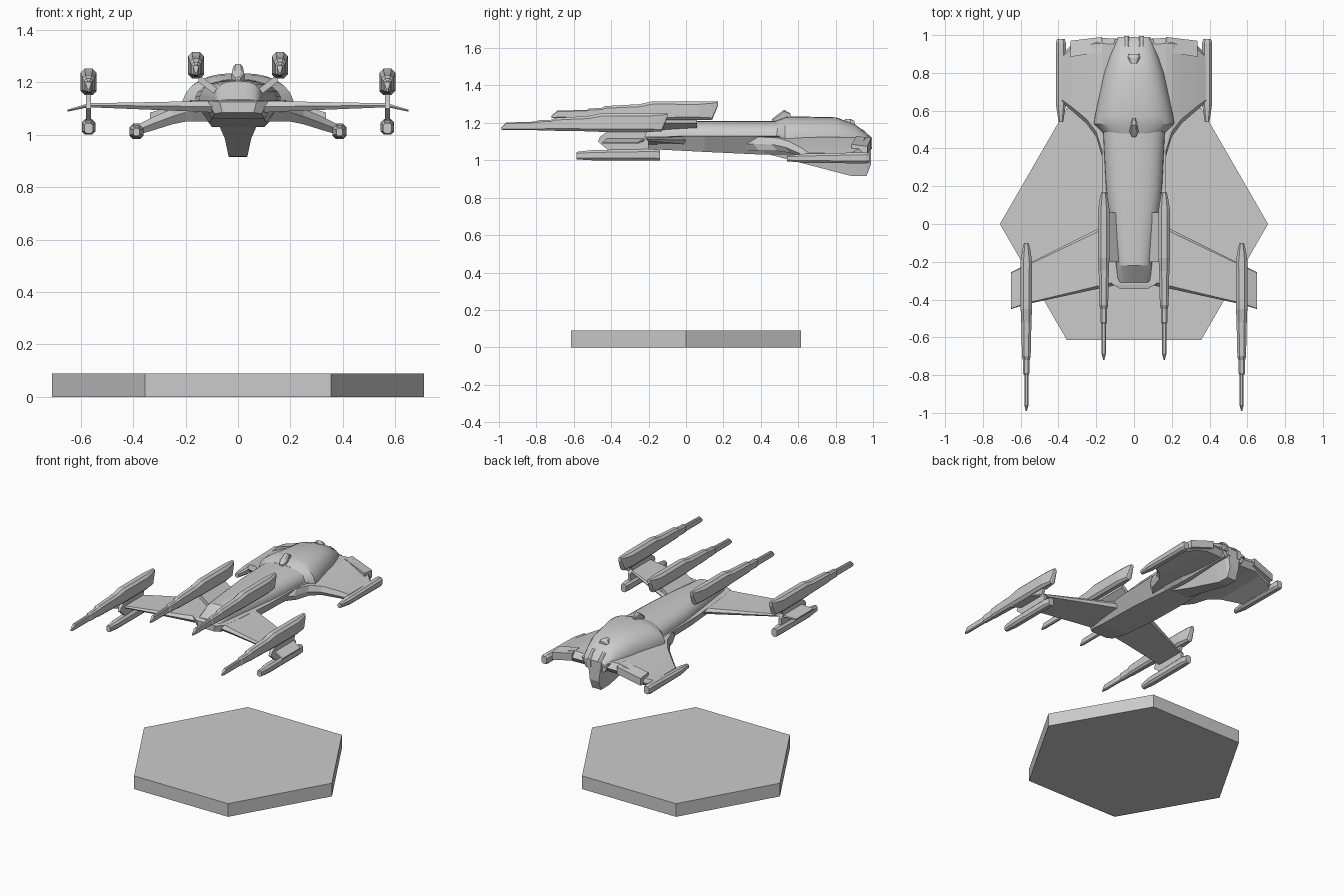
import bpy, bmesh, math

cube = bpy.data.objects.get("Cube")
if cube:
    bpy.data.objects.remove(cube, do_unlink=True)

grey = bpy.data.materials.new("plain_grey")
grey.use_nodes = True
grey.diffuse_color = (0.6, 0.6, 0.6, 1)
grey.node_tree.nodes["Principled BSDF"].inputs["Base Color"].default_value = grey.diffuse_color


def loft(name, rings, side=1, smooth=False):
    """Skin a row of matching rings and close both ends."""
    bm = bmesh.new()
    rows = [[bm.verts.new((x * side, y, z)) for x, y, z in ring] for ring in rings]
    n = len(rows[0])
    for a, b in zip(rows, rows[1:]):
        for i in range(n):
            j = (i + 1) % n
            bm.faces.new((a[i], a[j], b[j], b[i]))
    bm.faces.new(rows[0])
    bm.faces.new(rows[-1])
    bmesh.ops.recalc_face_normals(bm, faces=bm.faces)
    mesh = bpy.data.meshes.new(name)
    bm.to_mesh(mesh)
    bm.free()
    mesh.materials.append(grey)
    ob = bpy.data.objects.new(name, mesh)
    bpy.context.collection.objects.link(ob)
    if smooth:
        bpy.ops.object.select_all(action="DESELECT")
        ob.select_set(True)
        bpy.context.view_layer.objects.active = ob
        bpy.ops.object.shade_smooth_by_angle(angle=math.radians(25))
    return ob


def octagon(y, hw, low, high, cx=0):
    """Chamfered box section across y."""
    c = min(hw, (high - low) / 2) * 0.5
    half = [(hw - c, low), (hw, low + c), (hw, high - c), (hw - c, high)]
    return [(cx + x, y, z) for x, z in half] + [(cx - x, y, z) for x, z in reversed(half)]


def arch(y, hw, low, high, steps=14):
    """Domed section with a flat bottom."""
    pts = []
    for i in range(steps + 1):
        a = math.pi * i / steps
        c, s = math.cos(a), math.sin(a)
        pts.append((math.copysign(abs(c) ** 0.8, c) * hw, y, low + (high - low) * abs(s) ** 0.8))
    return pts


def trapezoid(y, top_hw, low_hw, low, high):
    return [(low_hw, y, low), (top_hw, y, high), (-top_hw, y, high), (-low_hw, y, low)]


def span(x, front, back, low, high):
    """Wing section across x, with bevelled leading and trailing edges."""
    mid, e = (low + high) / 2, (high - low) * 0.4
    return [(x, front, mid), (x, front + e, low), (x, back - e, low),
            (x, back, mid), (x, back - e, high), (x, front + e, high)]


# Hexagonal stand
loft("stand", [[(0.71 * math.cos(math.pi * k / 3), 0.71 * math.sin(math.pi * k / 3), z)
                for k in range(6)] for z in (0, 0.09)])

# Lower slab of the fuselage
loft("lower_hull", [trapezoid(*s) for s in (
    (-0.345, 0.07, 0.06, 1.085, 1.125), (-0.32, 0.115, 0.09, 1.08, 1.13),
    (-0.2, 0.135, 0.1, 1.06, 1.13), (0.1, 0.165, 0.11, 1.045, 1.13),
    (0.42, 0.17, 0.1, 1.03, 1.13), (0.6, 0.2, 0.09, 1.03, 1.13),
    (0.98, 0.1, 0.07, 1.05, 1.11))])

# Rounded upper fuselage and the wider rear hull
loft("upper_hull", [arch(*s) for s in (
    (-0.31, 0.085, 1.12, 1.135), (-0.22, 0.095, 1.12, 1.205),
    (0.0, 0.125, 1.12, 1.21), (0.2, 0.15, 1.12, 1.21), (0.5, 0.165, 1.12, 1.21))], smooth=True)
loft("rear_hull", [arch(*s) for s in (
    (0.48, 0.165, 1.09, 1.212), (0.53, 0.215, 1.09, 1.23), (0.57, 0.21, 1.09, 1.235),
    (0.8, 0.16, 1.09, 1.23), (0.9, 0.125, 1.09, 1.195), (0.96, 0.1, 1.09, 1.15),
    (0.99, 0.085, 1.09, 1.115))], smooth=True)

# Keel under the rear
loft("keel", [trapezoid(*s) for s in (
    (0.45, 0.08, 0.07, 1.03, 1.08), (0.62, 0.068, 0.05, 0.985, 1.08),
    (0.88, 0.065, 0.036, 0.917, 1.08), (0.965, 0.06, 0.034, 0.915, 1.1),
    (0.99, 0.05, 0.034, 0.98, 1.1))])

# Small top details
loft("dorsal_fin", [octagon(*s) for s in (
    (0.46, 0.01, 1.2, 1.22), (0.49, 0.024, 1.2, 1.245), (0.525, 0.018, 1.2, 1.27),
    (0.56, 0.008, 1.2, 1.25))])
loft("rear_dome", [arch(*s) for s in (
    (0.85, 0.02, 1.19, 1.222), (0.88, 0.035, 1.18, 1.222), (0.9, 0.03, 1.18, 1.21))])

GUN = ((0, 0.012, 0.075, 0.1), (0.03, 0.02, 0.002, 0.1), (0.1, 0.031, 0, 0.1),
       (0.35, 0.03, 0, 0.1), (0.42, 0.027, 0.003, 0.085), (0.6, 0.023, 0.006, 0.075),
       (0.62, 0.018, 0.008, 0.065), (0.69, 0.017, 0.008, 0.062), (0.7, 0.011, 0.01, 0.055),
       (0.86, 0.011, 0.01, 0.05), (0.89, 0.003, 0.012, 0.022))

for side, label in ((1, "left"), (-1, "right")):
    # Guns and their struts
    for kind, x, tail, base in (("outer", 0.57, -0.1, 1.152), ("inner", 0.16, 0.17, 1.215)):
        loft(f"{label}_{kind}_gun", [octagon(tail - d, w, base + a, base + b, x)
                                     for d, w, a, b in GUN], side)
    loft(f"{label}_inner_strut", [[(x, y, z + t) for y, t in
                                   ((-0.2, 0), (0.06, 0), (0.06, 0.03), (-0.2, 0.03))]
                                  for x, z in ((0.07, 1.14), (0.15, 1.2))], side)
    loft(f"{label}_outer_pylon", [[(0.57 + dx, y, z) for dx, y in
                                   ((-0.01, a), (0.01, a), (0.01, b), (-0.01, b))]
                                  for z, a, b in ((1.04, -0.4, -0.2), (1.1, -0.47, -0.2),
                                                  (1.125, -0.46, -0.22), (1.17, -0.4, -0.2))], side)
    # Lower pods
    loft(f"{label}_outer_pod", [octagon(y, w, a, b, 0.57) for y, w, a, b in (
        (-0.585, 0.016, 1.005, 1.045), (-0.5, 0.026, 1.0, 1.055),
        (-0.18, 0.026, 1.0, 1.06), (-0.14, 0.02, 1.0, 1.055))], side)
    loft(f"{label}_rear_pod", [octagon(y, w, a, b, 0.387) for y, w, a, b in (
        (0.54, 0.012, 0.995, 1.025), (0.63, 0.026, 0.987, 1.035),
        (0.96, 0.026, 0.983, 1.043), (0.98, 0.02, 0.988, 1.038))], side)
    # Forward wing with drooping tip
    loft(f"{label}_front_wing", [span(*s) for s in (
        (0.1, -0.325, 0.02, 1.085, 1.13), (0.2, -0.345, -0.03, 1.09, 1.127),
        (0.57, -0.425, -0.215, 1.105, 1.12), (0.65, -0.45, -0.255, 1.088, 1.096))], side)
    # Swept rear wing and raised plate
    loft(f"{label}_rear_wing", [span(*s) for s in (
        (0.08, 0.25, 0.98, 1.05, 1.12), (0.17, 0.36, 0.985, 1.05, 1.125),
        (0.2, 0.46, 0.985, 1.05, 1.12), (0.25, 0.53, 0.97, 1.04, 1.1),
        (0.33, 0.6, 0.95, 1.015, 1.065), (0.38, 0.64, 0.9, 1.0, 1.04))], side)
    loft(f"{label}_rear_plate", [[(x, a, z), (x, b, z), (x, b, z + 0.05), (x, a, z + 0.06)]
                                 for x, a, b, z in ((0.17, 0.91, 0.99, 1.07),
                                                    (0.335, 0.885, 0.97, 1.025))], side)
    loft(f"{label}_tail_block", [octagon(y, 0.014, 1.06, z, 0.04)
                                 for y, z in ((0.94, 1.17), (0.995, 1.12))], side)
